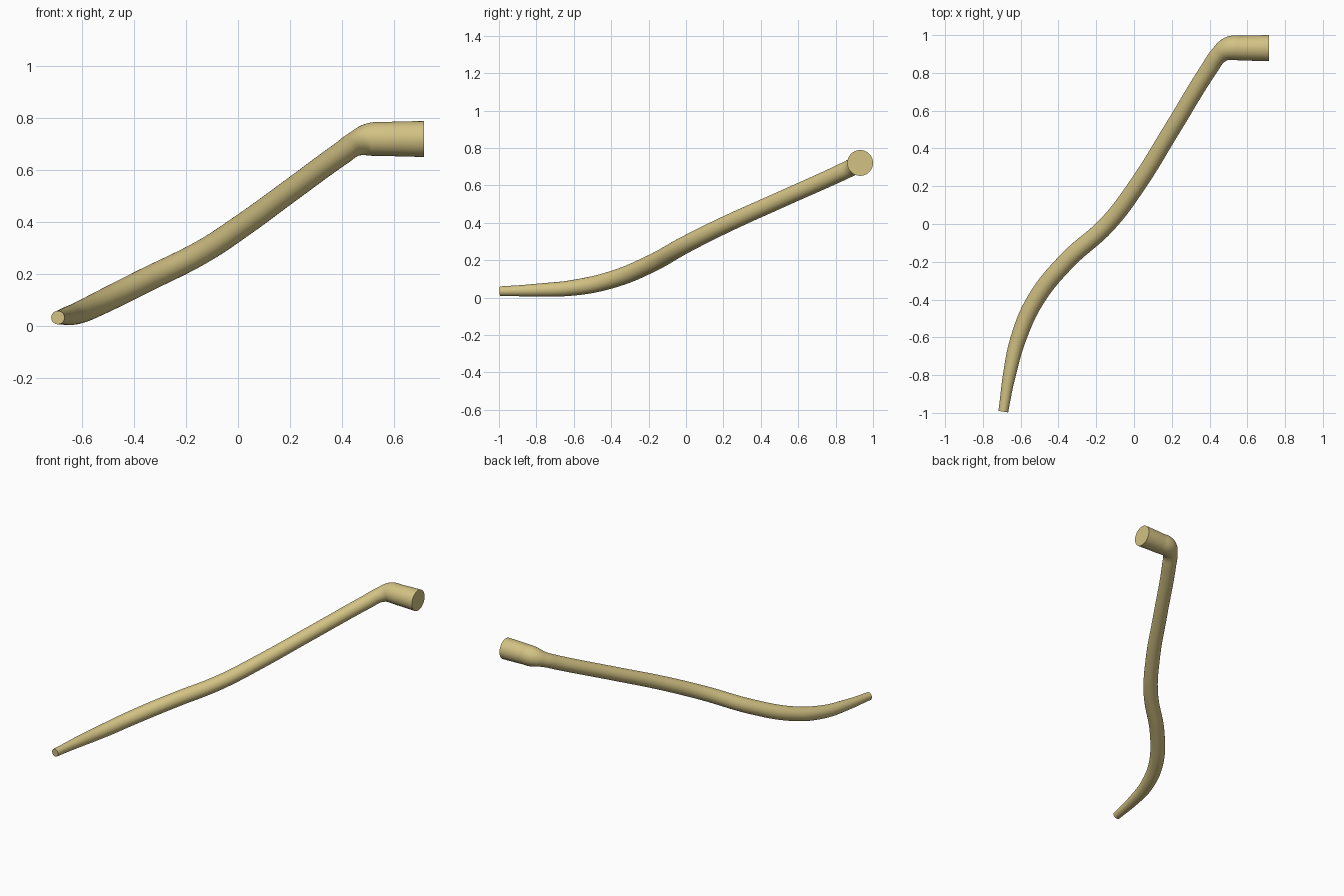
import bpy
import math

cube = bpy.data.objects.get("Cube")
if cube:
    bpy.data.objects.remove(cube, do_unlink=True)

# Centreline of the bent stem: x, y, z, radius
PATH = [
    (-0.692, -0.993, 0.034, 0.026),
    (-0.66, -0.80, 0.040, 0.034),
    (-0.61, -0.60, 0.053, 0.042),
    (-0.52, -0.40, 0.095, 0.046),
    (-0.36, -0.20, 0.175, 0.047),
    (-0.14, 0.00, 0.285, 0.046),
    (0.02, 0.21, 0.390, 0.045),
    (0.20, 0.50, 0.521, 0.044),
    (0.40, 0.825, 0.667, 0.045),
    (0.452, 0.897, 0.702, 0.048),
    (0.505, 0.929, 0.718, 0.063),
    (0.58, 0.931, 0.720, 0.066),
    (0.715, 0.931, 0.720, 0.069),
]

# Tapered tube swept along the path, closed at both ends
curve = bpy.data.curves.new("bent_stem", "CURVE")
curve.dimensions = "3D"
curve.twist_mode = "MINIMUM"
curve.resolution_u = 8
curve.bevel_depth = 1.0
curve.bevel_resolution = 14
curve.use_fill_caps = True
spline = curve.splines.new("BEZIER")
spline.bezier_points.add(len(PATH) - 1)
for point, (x, y, z, radius) in zip(spline.bezier_points, PATH):
    point.co = (x, y, z)
    point.radius = radius
    point.handle_left_type = point.handle_right_type = "AUTO"
spline.radius_interpolation = "CARDINAL"

stem = bpy.data.objects.new("bent_stem", curve)
bpy.context.collection.objects.link(stem)

# Pale straw colour
straw = bpy.data.materials.new("straw")
straw.use_nodes = True
colour = (0.65, 0.54, 0.23, 1)
straw.diffuse_color = colour
shader = next(n for n in straw.node_tree.nodes if n.type == "BSDF_PRINCIPLED")
shader.inputs["Base Color"].default_value = colour
curve.materials.append(straw)

# Turn the sweep into a mesh with a smooth side and crisp end caps
bpy.ops.object.select_all(action="DESELECT")
stem.select_set(True)
bpy.context.view_layer.objects.active = stem
bpy.ops.object.convert(target="MESH")
stem = bpy.context.object
stem.name = "bent_stem"
bpy.ops.object.mode_set(mode="EDIT")
bpy.ops.mesh.select_all(action="SELECT")
bpy.ops.mesh.remove_doubles(threshold=0.0001)
bpy.ops.mesh.normals_make_consistent(inside=False)
bpy.ops.object.mode_set(mode="OBJECT")
bpy.ops.object.shade_smooth_by_angle(angle=math.radians(40))
